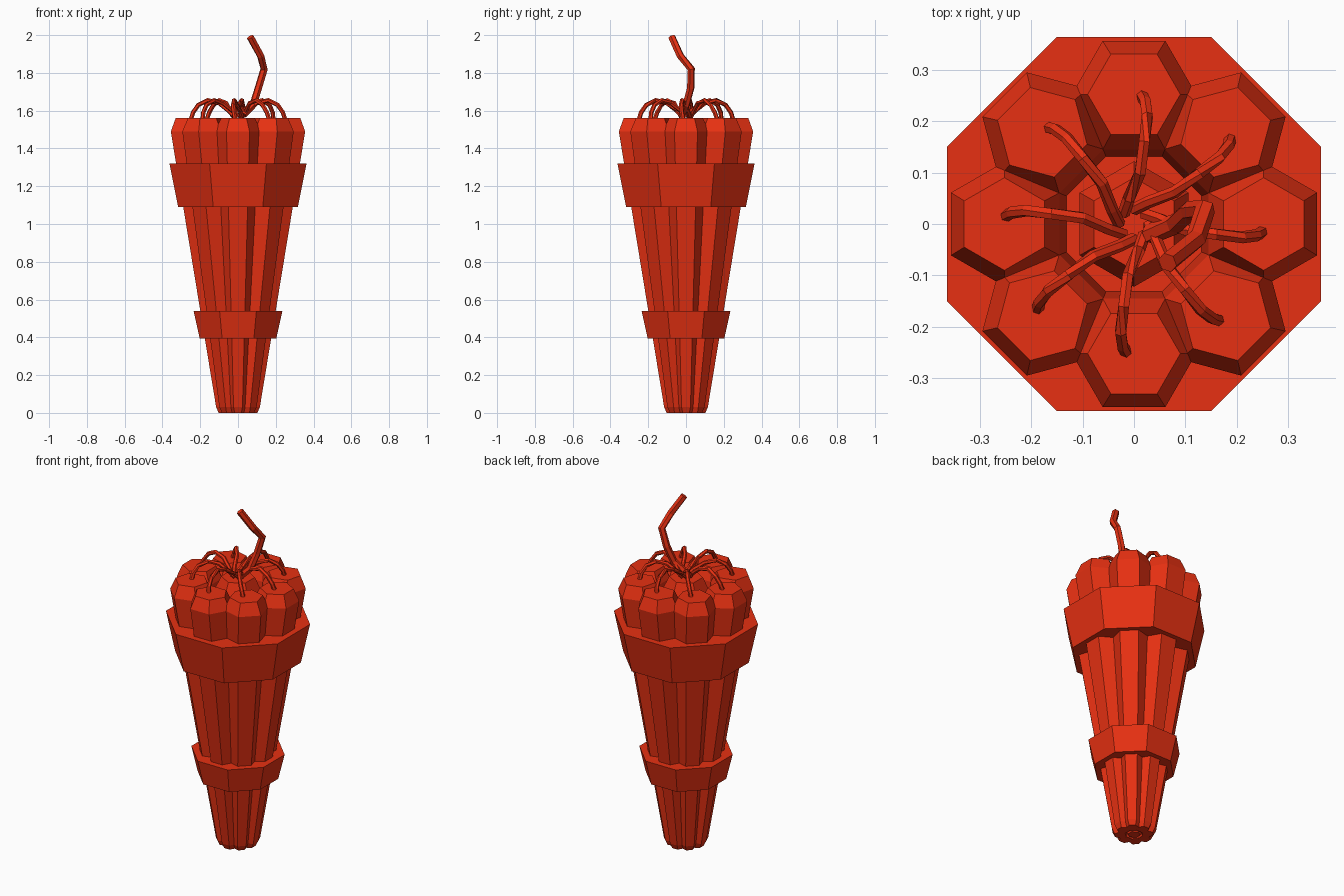
import bpy
from math import cos, sin, pi
from mathutils import Vector

if "Cube" in bpy.data.objects:
    bpy.data.objects.remove(bpy.data.objects["Cube"])

red = bpy.data.materials.new("red")
red.diffuse_color = (0.8, 0.03, 0.006, 1)
red.use_nodes = True
red.node_tree.nodes["Principled BSDF"].inputs["Base Color"].default_value = red.diffuse_color


def make(name, verts, faces):
    mesh = bpy.data.meshes.new(name)
    mesh.from_pydata(verts, [], faces)
    mesh.materials.append(red)
    obj = bpy.data.objects.new(name, mesh)
    bpy.context.collection.objects.link(obj)
    return obj


def skin(name, rings):
    """Join equal-sided rings of points and cap both ends."""
    n = len(rings[0])
    faces = [(i * n + j, i * n + (j + 1) % n, (i + 1) * n + (j + 1) % n, (i + 1) * n + j)
             for i in range(len(rings) - 1) for j in range(n)]
    last = (len(rings) - 1) * n
    faces += [tuple(range(n))[::-1], tuple(range(last, last + n))]
    return make(name, [p for r in rings for p in r], faces)


def ring(n, cx, cy, z, r, rot):
    return [(cx + r * cos(rot + 2 * pi * k / n), cy + r * sin(rot + 2 * pi * k / n), z)
            for k in range(n)]


def tube(name, path, radius, n=6):
    """Faceted cord along a bent path."""
    pts = [Vector(p) for p in path]
    rings = []
    for i, p in enumerate(pts):
        t = (pts[min(i + 1, len(pts) - 1)] - pts[max(i - 1, 0)]).normalized()
        a = t.cross(Vector((0.31, 0.95, 0.05)) if abs(t.y) < 0.8 else Vector((1, 0, 0))).normalized()
        b = t.cross(a)
        rings.append([p + radius * (cos(2 * pi * k / n) * a + sin(2 * pi * k / n) * b)
                      for k in range(n)])
    return skin(name, rings)


# Hexagonal sticks: (z, distance from axis, corner radius)
PROFILE = [(0.0, 0.073, 0.034), (0.03, 0.075, 0.047), (1.49, 0.25, 0.122), (1.56, 0.252, 0.090)]


def stick(name, ang, spread):
    return skin(name, [ring(6, d * spread * cos(ang), d * spread * sin(ang), z, r, ang + pi / 6)
                       for z, d, r in PROFILE])


stick("centre_stick", 0, 0)

# Short fuses: (radial, sideways, z)
CORD = [(0.02, 0.02, 1.57), (0.05, 0.01, 1.60), (0.10, -0.012, 1.64), (0.16, -0.02, 1.655),
        (0.21, -0.026, 1.63), (0.238, -0.022, 1.59), (0.25, -0.015, 1.55)]
for k in range(8):
    a = k * pi / 4
    stick(f"outer_stick_{k + 1}", a, 1)
    tube(f"short_fuse_{k + 1}", [(u * cos(a) - v * sin(a), u * sin(a) + v * cos(a), z)
                                 for u, v, z in CORD], 0.012)

# Octagonal straps
for name, z0, a0, z1, a1 in [("upper_strap", 1.09, 0.317, 1.32, 0.363),
                             ("lower_strap", 0.395, 0.203, 0.54, 0.235)]:
    skin(name, [ring(8, 0, 0, z, a / cos(pi / 8), pi / 8) for z, a in ((z0, a0), (z1, a1))])

# Main fuse
tube("main_fuse", [(0.03, -0.02, 1.58), (0.08, 0.0, 1.63), (0.108, 0.025, 1.72),
                   (0.138, 0.028, 1.82), (0.12, -0.03, 1.89), (0.065, -0.075, 1.99)], 0.02)
